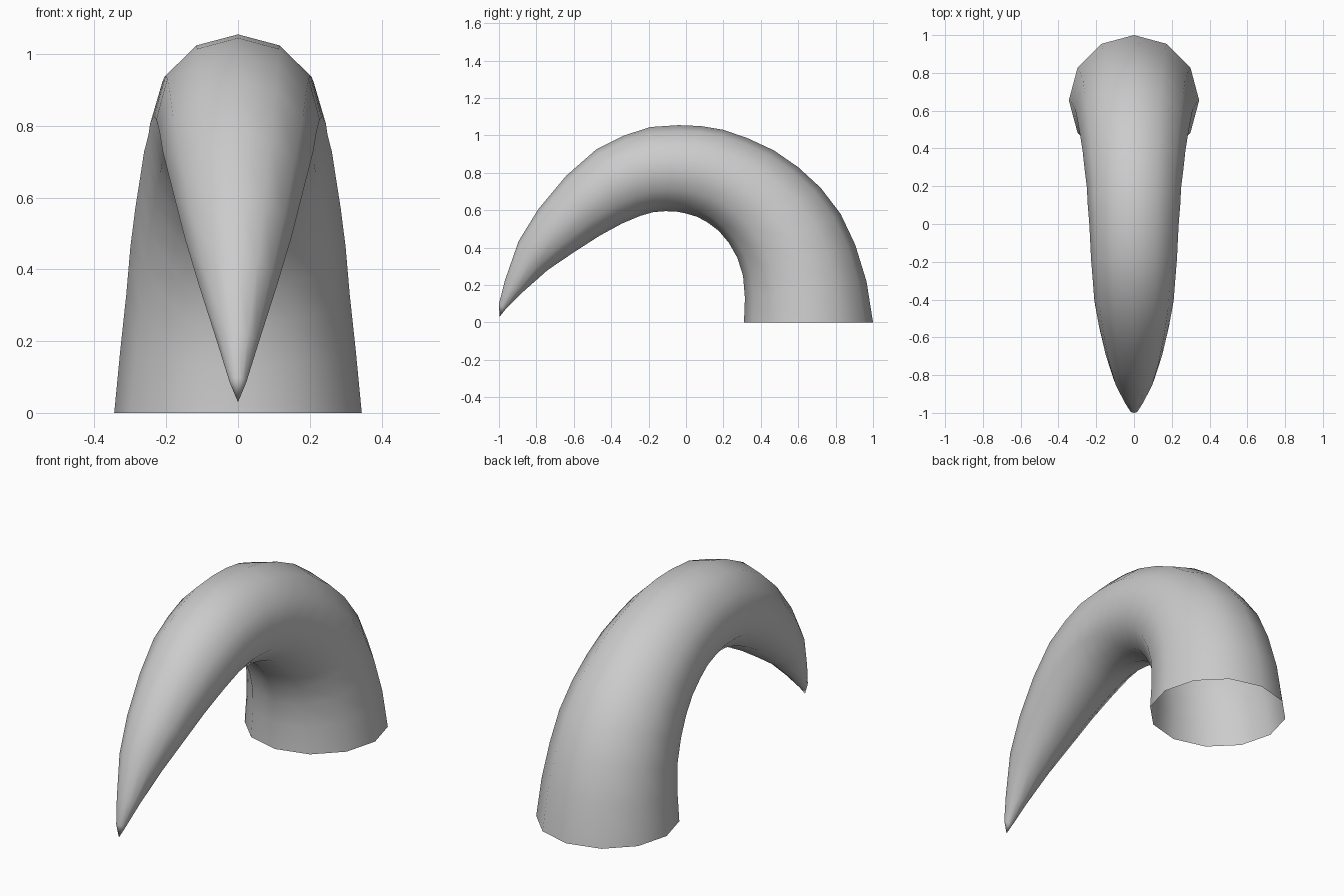
import bpy, bmesh, math
from mathutils import Vector

if "Cube" in bpy.data.objects:
    bpy.data.objects.remove(bpy.data.objects["Cube"])

SIDES = 12
# Side profile: (outer y, outer z, inner y, inner z) for each ring, base to tip
RINGS = [
    (1.0, 0.0, .31, 0.0), (.965, .22, .315, .13), (.905, .415, .305, .25),
    (.827, .58, .275, .345), (.72, .72, .23, .425), (.60, .83, .175, .49),
    (.47, .92, .115, .535), (.33, .985, .06, .565), (.20, 1.03, 0.0, .583),
    (.08, 1.05, -.05, .593), (-.04, 1.055, -.11, .595), (-.19, 1.045, -.175, .59),
    (-.33, 1.0, -.245, .57), (-.48, .925, -.34, .53), (-.64, .785, -.46, .465),
    (-.79, .605, -.60, .375), (-.895, .435, -.74, .28), (-.968, .225, -.87, .165),
    (-1.0, .10, -.965, .07),
]
TIP = (0, -.997, .03)

bm = bmesh.new()

# Circular cross-sections spanning the outer and inner profile
loops = []
for oy, oz, iy, iz in RINGS:
    outer, inner = Vector((0, oy, oz)), Vector((0, iy, iz))
    mid, half = (outer + inner) / 2, (outer - inner) / 2
    side = Vector((half.length, 0, 0))
    loops.append([bm.verts.new(mid + half * math.cos(a) + side * math.sin(a))
                  for a in (math.tau * i / SIDES for i in range(SIDES))])

# Skin the tapering tube, leaving the base open
for a, b in zip(loops, loops[1:]):
    for i in range(SIDES):
        j = (i + 1) % SIDES
        bm.faces.new((a[i], a[j], b[j], b[i]))

# Close the pointed tip
tip = bm.verts.new(TIP)
for i in range(SIDES):
    bm.faces.new((loops[-1][i], loops[-1][(i + 1) % SIDES], tip))

bmesh.ops.recalc_face_normals(bm, faces=bm.faces)
for f in bm.faces:
    f.smooth = True
mesh = bpy.data.meshes.new("curved_horn")
bm.to_mesh(mesh)
bm.free()
horn = bpy.data.objects.new("curved_horn", mesh)
bpy.context.collection.objects.link(horn)
